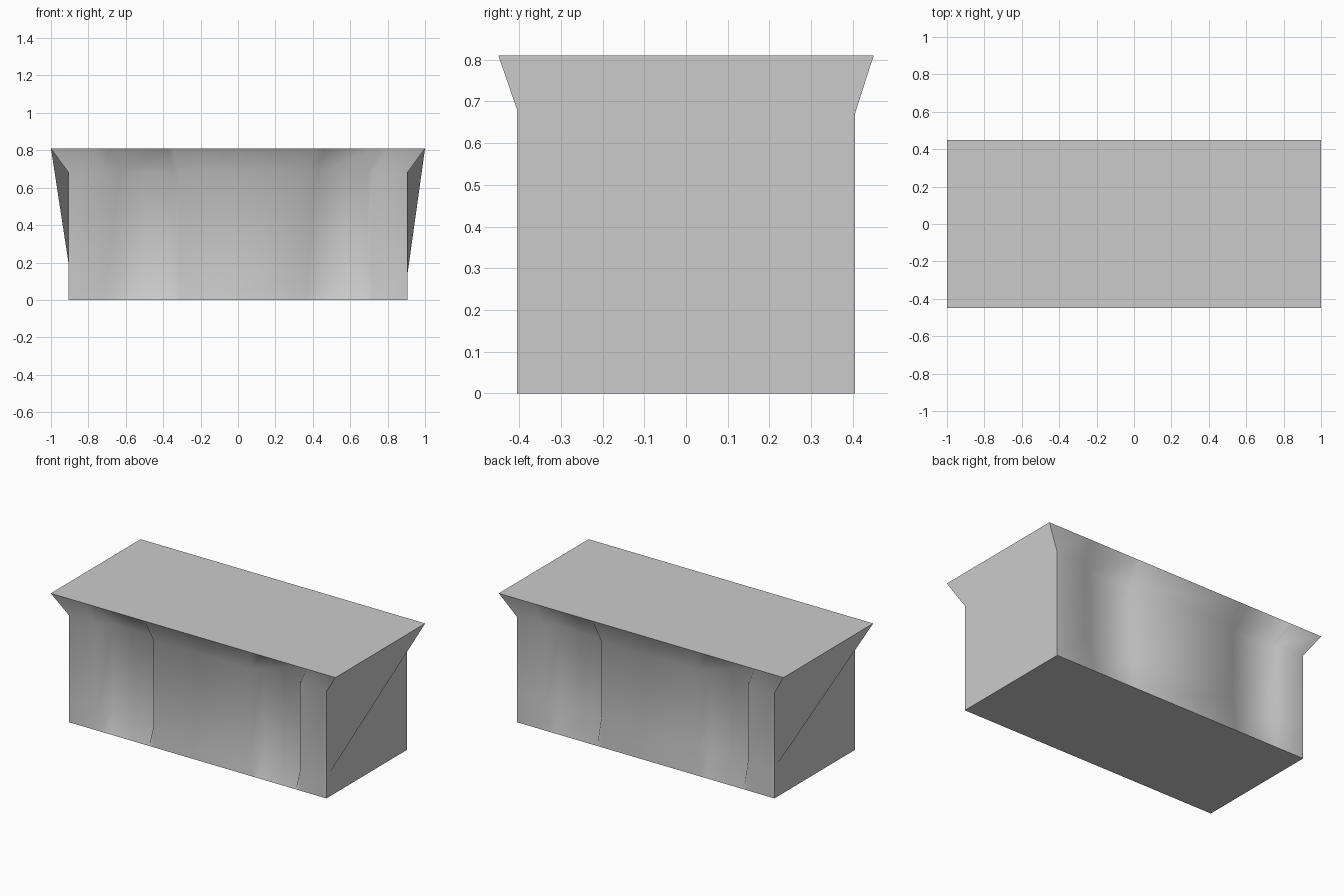
import bpy, bmesh

if "Cube" in bpy.data.objects:
    bpy.data.objects.remove(bpy.data.objects["Cube"])

BX, BY = 0.905, 0.405          # body half sizes
TX, TY, TZ = 1.0, 0.45, 0.81   # flared rim half sizes and height

# column position and whether it is pressed in (1) or flush (0)
COLS = [(-BX, 0), (-.70, 0), (-.63, 1), (-.34, 1), (-.31, 0),
        (.37, 0), (.42, 1), (.69, 1), (.72, 0), (BX, 0)]

bm = bmesh.new()


def long_side(turn, low, high, depth):
    """Grid of vertices for one long side; turn=-1 rotates it half a turn."""
    rows = []
    for z in (0, low, high, TZ):
        row = []
        for x, inside in COLS:
            y = -BY
            if z == TZ:
                x, y = x * TX / BX, -TY
            elif z > 0:
                y += inside * depth
            row.append(bm.verts.new((x * turn, y * turn, z)))
        rows.append(row)
    for a, b in zip(rows, rows[1:]):
        for i in range(len(COLS) - 1):
            f = bm.faces.new((a[i], a[i + 1], b[i + 1], b[i]))
            f.material_index = 0
            f[tag] = 1
    return rows


tag = bm.faces.layers.int.new("group")
front = long_side(1, .13, .68, .05)
back = long_side(-1, .19, .67, .04)


def end(near, far, group):
    """Short end: flat wall plus the folded facets that reach the rim corner."""
    a, g, f, e = [row[-1] for row in near]
    b, h, c, d = [row[0] for row in far]
    for vs in ((a, b, h, c, g), (g, c, d), (g, d, f), (f, d, e)):
        bm.faces.new(vs)[tag] = group


end(front, back, 2)
end(back, front, 3)

# underside and lid
bm.faces.new(front[0] + back[0])[tag] = 4
bm.faces.new(front[3] + back[3])[tag] = 5

bmesh.ops.recalc_face_normals(bm, faces=bm.faces)
for f in bm.faces:
    f.smooth = True
for e in bm.edges:
    if len({f[tag] for f in e.link_faces}) > 1:
        e.smooth = False
groups = [f[tag] for f in bm.faces]

mesh = bpy.data.meshes.new("flared_planter_box")
bm.to_mesh(mesh)
bm.free()
obj = bpy.data.objects.new("flared_planter_box", mesh)
bpy.context.collection.objects.link(obj)

# even shading across the folded ends
normals = [(0, 0, 0)] * len(mesh.loops)
for p in mesh.polygons:
    side = {2: (1, 0, 0), 3: (-1, 0, 0)}.get(groups[p.index])
    if side:
        for i in p.loop_indices:
            normals[i] = side
mesh.normals_split_custom_set(normals)
